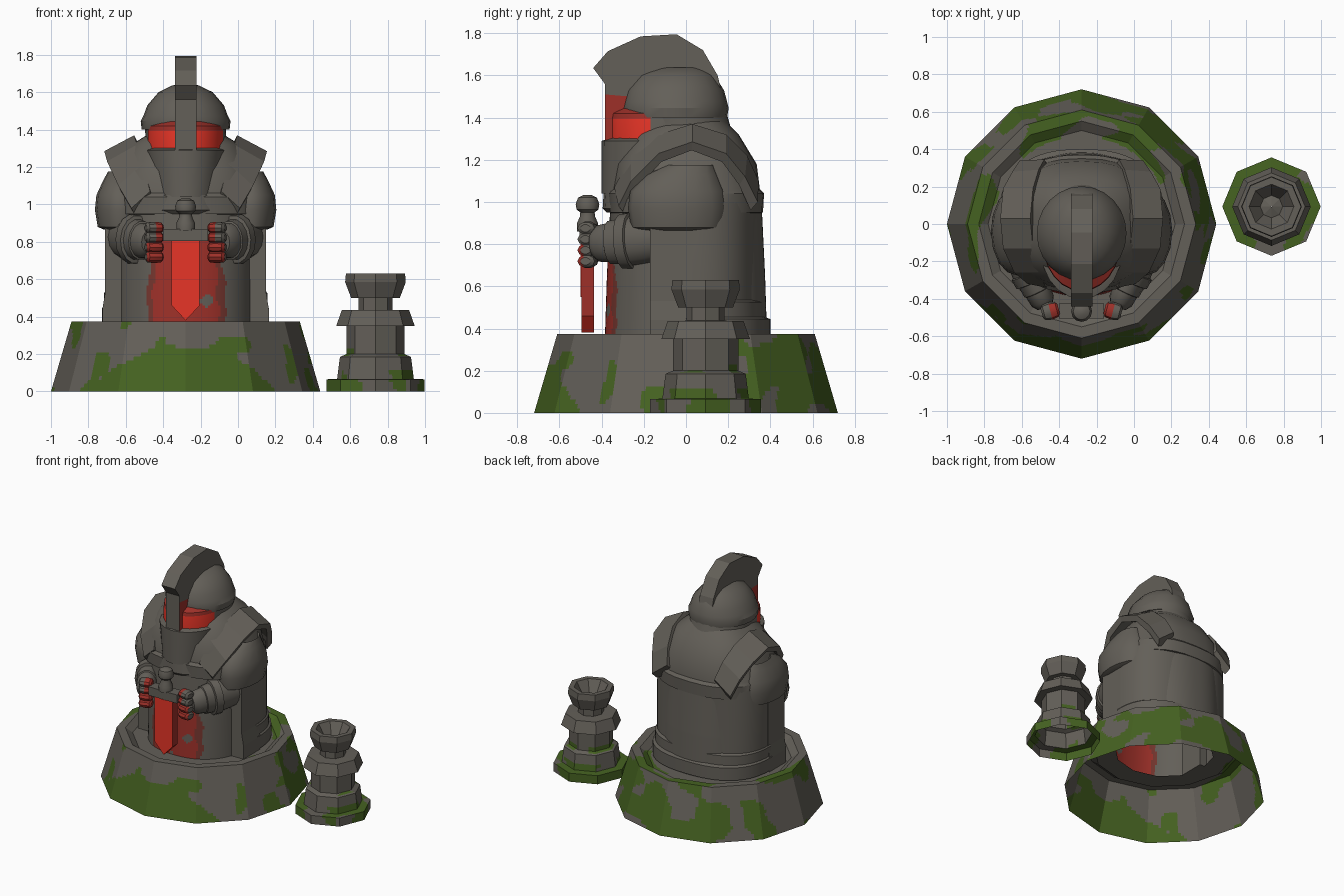
import bpy, bmesh, math
from mathutils import Vector, noise

if "Cube" in bpy.data.objects:
    bpy.data.objects.remove(bpy.data.objects["Cube"])

CX = -0.28  # statue axis


def mat(name, col):
    m = bpy.data.materials.new(name)
    m.diffuse_color = (*col, 1)
    m.use_nodes = True
    m.node_tree.nodes["Principled BSDF"].inputs["Base Color"].default_value = m.diffuse_color
    return m


MATS = [mat("stone", (0.125, 0.115, 0.098)), mat("moss", (0.06, 0.122, 0.015)),
        mat("bright_red", (0.8, 0.035, 0.02)), mat("glow_red", (0.34, 0.03, 0.022)),
        mat("dim_red", (0.18, 0.037, 0.028))]
STONE, MOSS, BRIGHT, GLOW, DIM = range(5)


def make(name, verts, faces, rule=STONE, smooth=None, recalc=False):
    me = bpy.data.meshes.new(name)
    me.from_pydata([tuple(v) for v in verts], [], faces)
    for m in MATS:
        me.materials.append(m)
    if recalc:
        bm = bmesh.new()
        bm.from_mesh(me)
        bmesh.ops.recalc_face_normals(bm, faces=bm.faces)
        bm.to_mesh(me)
        bm.free()
    for p in me.polygons:
        p.material_index = rule(p.center, p.normal) if callable(rule) else rule
    ob = bpy.data.objects.new(name, me)
    bpy.context.collection.objects.link(ob)
    if smooth:
        bpy.ops.object.select_all(action='DESELECT')
        ob.select_set(True)
        bpy.context.view_layer.objects.active = ob
        bpy.ops.object.shade_smooth_by_angle(angle=math.radians(smooth))
    return ob


def loft(name, rings, n, cx=CX, cy=0, rule=STONE, smooth=None, power=2, sub=1,
         steps=1, arc=None, bottom=False, top=False):
    """Stack of elliptical rings (rx, ry, z, y offset), bottom to top."""
    full = []
    for a, b in zip(rings, rings[1:]):
        full += [[u + (v - u) * k / steps for u, v in zip(a, b)] for k in range(steps)]
    full.append(rings[-1])
    a0, a1 = arc or (0, 2 * math.pi)
    verts = []
    for rx, ry, z, oy in full:
        cs = []
        for i in range(n + 1):
            t = a0 + (a1 - a0) * i / n
            c, s = math.cos(t), math.sin(t)
            e = 2 / power
            cs.append(Vector((cx + rx * math.copysign(abs(c) ** e, c),
                              cy + oy + ry * math.copysign(abs(s) ** e, s), z)))
        verts += [cs[i].lerp(cs[i + 1], k / sub) for i in range(n) for k in range(sub)]
        if arc:
            verts.append(cs[-1])
    w = n * sub + (1 if arc else 0)
    faces = [(r * w + i, r * w + (i + 1) % w, (r + 1) * w + (i + 1) % w, (r + 1) * w + i)
             for r in range(len(full) - 1) for i in range(n * sub)]
    if bottom:
        faces.append(list(range(w))[::-1])
    if top:
        faces.append(list(range((len(full) - 1) * w, len(full) * w)))
    return make(name, verts, faces, rule, smooth)


def prism(name, outline, lo, hi, axis, rule=STONE):
    """Outline in (h, z) pushed through along x or y."""
    place = (lambda h, d, z: (d, h, z)) if axis == 'x' else (lambda h, d, z: (h, d, z))
    n = len(outline)
    verts = [place(h, d, z) for d in (lo, hi) for h, z in outline]
    faces = [list(range(n)), list(range(n, 2 * n))]
    faces += [(i, (i + 1) % n, n + (i + 1) % n, n + i) for i in range(n)]
    return make(name, verts, faces, rule, None, True)


def tube(name, pts, radii, n=12, rule=STONE, smooth=35, squash=1.0):
    """Capped tube along points in a straight line."""
    pts = [Vector(p) for p in pts]
    d = (pts[-1] - pts[0]).normalized()
    side = d.cross(Vector((0, 0, 1))).normalized()
    up = side.cross(d)
    verts = [p + side * r * squash * math.cos(2 * math.pi * i / n) + up * r * math.sin(2 * math.pi * i / n)
             for p, r in zip(pts, radii) for i in range(n)]
    faces = [(k * n + i, k * n + (i + 1) % n, (k + 1) * n + (i + 1) % n, (k + 1) * n + i)
             for k in range(len(pts) - 1) for i in range(n)]
    faces += [list(range(n)), list(range(len(verts) - n, len(verts)))]
    return make(name, verts, faces, rule, smooth, True)


# --- mossy twelve-sided base
def base_moss(c, nrm):
    x = c.x - CX
    v = noise.noise(Vector((c.x * 5, c.y * 5, c.z * 6 + 3)))
    r = math.hypot(x, c.y)
    if nrm.z > 0.6:
        return MOSS if r > .47 and v + c.y * 1.1 - 0.22 > 0 else STONE
    if c.y < -0.45 and c.z < 0.25 - 0.9 * x * x + 0.05 * v:
        return MOSS
    bias = min(0.12, max(-0.24, c.y * 0.7 - 0.02)) - (c.z - 0.18) * 0.7
    return MOSS if v + bias > 0 else STONE


loft("statue_base", [(.72, .72, 0, 0), (.61, .61, .375, 0), (.55, .55, .375, 0),
                     (.50, .50, .34, 0), (.36, .34, .34, 0)], 12, rule=base_moss, sub=18, steps=18)


# --- skirt with red glow around the sword
def skirt_glow(c, nrm):
    x = abs(c.x - CX)
    if c.y > -0.2 or c.z > 0.82:
        return STONE
    v = noise.noise(Vector((c.x * 9, 5, c.z * 7)))
    d = x + 0.05 * v + max(0, c.z - 0.5) * 0.16
    if d > 0.215:
        return STONE
    if d > 0.18:
        return DIM
    return STONE if v > 0.42 else GLOW


loft("skirt", [(.37, .385, .34, 0), (.37, .375, .65, 0), (.37, .36, .96, 0)], 160,
     rule=skirt_glow, smooth=40, power=2.3, steps=26)

# --- cloak around sides and back, with stepped hem
cloak = loft("cloak", [(.447, .40, .35, 0), (.447, .40, .445, 0), (.437, .372, .455, 0),
                       (.437, .37, .525, 0), (.43, .345, .535, 0), (.43, .345, .9, 0),
                       (.42, .35, 1.0, 0)], 28, smooth=30, power=2.5, arc=(0, math.pi))

# --- chest and shoulders
loft("torso", [(.36, .34, .945, 0), (.41, .365, .95, 0), (.41, .37, 1.04, 0), (.40, .35, 1.06, 0),
               (.37, .335, 1.18, 0), (.29, .25, 1.32, 0), (.16, .17, 1.40, 0)], 32,
     smooth=30, power=2.5, top=True)
loft("chest_band", [(.21, .2, .95, -.175), (.235, .22, .97, -.175), (.215, .22, 1.05, -.17),
                    (.17, .2, 1.06, -.17)], 20, smooth=30, bottom=True, top=True)

# --- helmet: chin guard, visor slit, dome, crest
loft("chin_guard", [(.175, .22, 1.04, -.18), (.215, .25, 1.29, -.15), (.19, .22, 1.305, -.13)], 20,
     smooth=30, top=True)


def visor_glow(c, n):
    if c.y > -.19:
        return STONE
    return BRIGHT if c.z < 1.395 and n.z < .5 else GLOW


loft("visor", [(.208, .26, 1.29, -.10), (.208, .26, 1.395, -.10), (.205, .255, 1.42, -.10),
               (.14, .18, 1.46, -.10)], 24, rule=visor_glow, smooth=30)
loft("helmet_dome", [(.20, .20, 1.405, -.05), (.235, .245, 1.40, -.05), (.24, .252, 1.445, -.05),
                     (.225, .245, 1.475, -.05), (.205, .23, 1.53, -.05), (.145, .18, 1.60, -.045),
                     (.07, .11, 1.637, -.03), (.01, .02, 1.642, -.03)], 24,
     smooth=30, bottom=True, top=True)
loft("nape", [(.23, .24, 1.27, 0), (.215, .24, 1.36, -.03), (.22, .25, 1.43, -.06)], 20, smooth=40,
     arc=(math.radians(-15), math.radians(195)))
prism("crest", [(-.44, 1.635), (-.37, 1.715), (-.215, 1.785), (-.045, 1.795), (.08, 1.72), (.15, 1.60),
                (.18, 1.47), (0, 1.47), (-.27, 1.50), (-.385, 1.51), (-.385, 1.56)], CX - .057, CX + .057, 'x')
prism("nose_guard", [(-.385, 1.51), (-.26, 1.50), (-.28, 1.285), (-.385, 1.285)], CX - .057, CX + .057, 'x',
      lambda c, n: GLOW if abs(n.x) > .5 else STONE)

for s, side in ((1, "left"), (-1, "right")):
    X = lambda dx: CX + s * dx
    # --- front edge of the cloak: a straight upright slab
    slab = [(X(.31), .34), (X(.445), .34), (X(.445), .44), (X(.43), .53), (X(.43), .98), (X(.31), .98)]
    prism(side + "_cloak_edge", slab, -.17, .03, 'y')
    # --- arched shoulder collar: inner and outer edges swept front to back
    st = [((.19, -.34, 1.07), (.29, -.32, .98)), ((.23, -.26, 1.22), (.36, -.26, 1.10)),
          ((.26, -.13, 1.32), (.42, -.13, 1.23)), ((.275, .03, 1.37), (.435, .03, 1.285)),
          ((.26, .19, 1.32), (.42, .19, 1.23)), ((.23, .29, 1.22), (.37, .28, 1.12)),
          ((.20, .345, 1.10), (.33, .34, 1.0))]
    lip = [(a, b, (b[0] - .02, b[1] * .9, b[2] - .04), (a[0] - .03, a[1] * .85, a[2] - .06)) for a, b in st]
    vs = [(X(p[0]), p[1], p[2]) for row in lip for p in row]
    fs = [(4 * k + i, 4 * k + (i + 1) % 4, 4 * k + 4 + (i + 1) % 4, 4 * k + 4 + i)
          for k in range(len(st) - 1) for i in range(4)]
    fs += [(0, 1, 2, 3), tuple(range(4 * len(st) - 4, 4 * len(st)))]
    make(side + "_shoulder_collar", vs, fs, recalc=True)
    # --- upper arm with a socket at the top
    loft(side + "_upper_arm", [(.09, .18, .865, 0), (.125, .22, .88, 0), (.14, .235, .97, 0),
                               (.132, .225, 1.05, 0), (.095, .17, 1.13, .02), (.07, .11, 1.175, .06),
                               (.045, .08, 1.11, .06)], 16, X(.345), -.04, smooth=40, bottom=True, top=True)
    # --- forearm and cuffed gauntlet
    a, b = Vector((X(.36), -.10, .83)), Vector((X(.195), -.44, .80))
    ts = (0, .25, .45, .46, .60, .61, .76, .77, .92, 1.0)
    tube(side + "_forearm", [a.lerp(b, t) for t in ts],
         (.10, .115, .12, .135, .13, .11, .105, .095, .088, .06), 14, squash=.75)
    # --- curled fingers, red on the side facing the sword
    for k in range(4):
        c = Vector((X(.168), -.465, .875 - .052 * k))
        d = Vector((s * .045, -.012, 0))
        tube(f"{side}_finger_{k + 1}", [c + d * t for t in (-1, -.75, 0, .75, 1)],
             (.018, .030, .034, .030, .018), 10, squash=1.4,
             rule=lambda c2, n, s=s, k=k: GLOW if n.x * s < -.3 or (c2.x - CX) * s < .16 or
             (k > 1 and n.y < -.3) else STONE)

# --- sword standing point down
prism("blade", [(CX - .075, .82), (CX + .075, .82), (CX + .075, .46), (CX, .38), (CX - .075, .46)],
      -.495, -.435, 'y', lambda c, n: GLOW if abs(n.x) > .9 else BRIGHT)
prism("blade_fuller", [(CX - .022, .80), (CX + .022, .80), (CX + .022, .55), (CX - .022, .55)],
      -.499, -.494, 'y', BRIGHT)
prism("cross_guard", [(CX - .12, .805), (CX + .12, .805), (CX + .12, .87), (CX - .12, .87)],
      -.505, -.425, 'y', lambda c, n: GLOW if n.z < -.5 else STONE)
loft("sword_grip", [(.05, .05, .86, 0), (.05, .05, .90, 0), (.036, .036, .93, 0), (.034, .034, .95, 0),
                    (.052, .052, .965, 0), (.056, .056, .99, 0), (.045, .045, 1.02, 0), (.02, .02, 1.033, 0)],
     12, cy=-.467, smooth=35, top=True)


# --- small eight-sided brazier pillar
def pillar_moss(c, nrm):
    v = noise.noise(c * 6)
    if c.z < .075:
        return MOSS if v + (c.y - .09) * 1.2 - (c.x - .735) * .6 + .2 > 0 else STONE
    if c.z < .11 or .19 < c.z < .22:
        return MOSS if v > .1 else STONE
    return STONE


prof = [(.263, 0), (.263, .065), (.205, .068), (.19, .185), (.155, .20), (.155, .35), (.21, .35),
        (.18, .435), (.09, .437), (.09, .50), (.13, .50), (.162, .585), (.158, .63), (.12, .63),
        (.06, .53), (.002, .55)]
loft("pillar", [(r, r, z, 0) for r, z in prof], 8, .735, .093, rule=pillar_moss, sub=8, steps=5)
